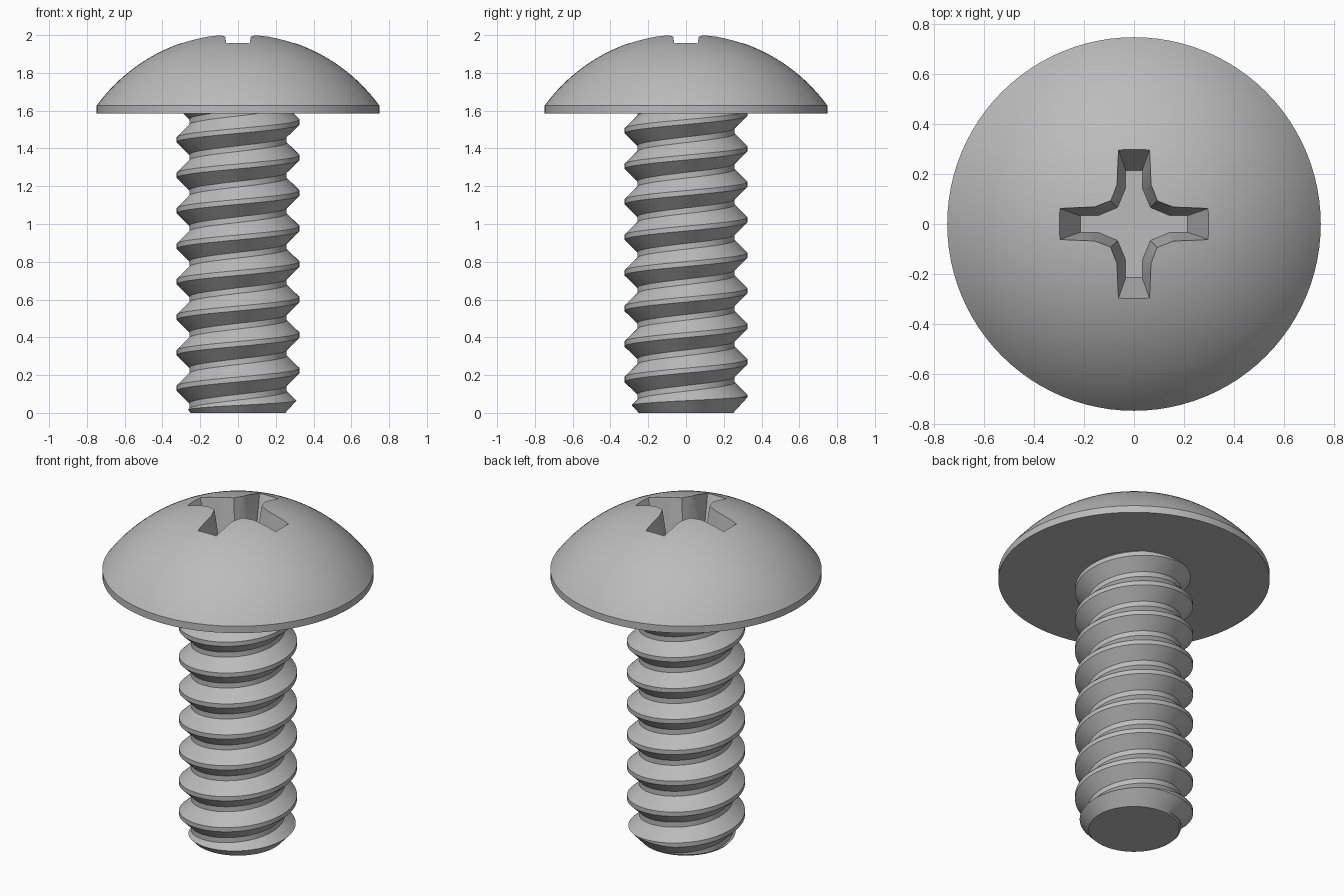
import bpy, bmesh, math

if "Cube" in bpy.data.objects:
    bpy.data.objects.remove(bpy.data.objects["Cube"], do_unlink=True)

SEG = 96
HEAD_BOTTOM, HEAD_RIM, HEAD_TOP, HEAD_R = 1.585, 1.627, 2.008, 0.748
PITCH, CREST_R, ROOT_R = 0.188, 0.325, 0.258

steel = bpy.data.materials.new("steel grey")
steel.use_nodes = True
grey = (0.5, 0.5, 0.5, 1)
steel.diffuse_color = grey
steel.node_tree.nodes["Principled BSDF"].inputs["Base Color"].default_value = grey


def make_object(name, bm):
    bmesh.ops.recalc_face_normals(bm, faces=bm.faces[:])
    mesh = bpy.data.meshes.new(name)
    bm.to_mesh(mesh)
    bm.free()
    mesh.materials.append(steel)
    obj = bpy.data.objects.new(name, mesh)
    bpy.context.collection.objects.link(obj)
    return obj


def lathe(name, profile):
    """Revolve a profile of (radius, z) that starts and ends on the axis."""
    bm = bmesh.new()
    verts = [bm.verts.new((r, 0, z)) for r, z in profile]
    edges = [bm.edges.new(pair) for pair in zip(verts, verts[1:])]
    bmesh.ops.spin(bm, geom=verts + edges, cent=(0, 0, 0), axis=(0, 0, 1),
                   angle=2 * math.pi, steps=SEG)
    bmesh.ops.remove_doubles(bm, verts=bm.verts[:], dist=1e-5)
    return make_object(name, bm)


def apply_boolean(obj, cutter, operation):
    mod = obj.modifiers.new("cut", 'BOOLEAN')
    mod.operation, mod.object, mod.solver = operation, cutter, 'EXACT'
    bpy.context.view_layer.objects.active = obj
    bpy.ops.object.modifier_apply(modifier=mod.name)
    bpy.data.objects.remove(cutter, do_unlink=True)


def shade(obj):
    bpy.ops.object.select_all(action='DESELECT')
    obj.select_set(True)
    bpy.context.view_layer.objects.active = obj
    bpy.ops.object.shade_smooth_by_angle(angle=math.radians(25))


# Domed head: a spherical cap over a thin straight rim
cap = HEAD_TOP - HEAD_RIM
sphere_r = (HEAD_R ** 2 + cap ** 2) / (2 * cap)
half = math.asin(HEAD_R / sphere_r)
dome = [(sphere_r * math.sin(half * i / 24),
         HEAD_TOP - sphere_r * (1 - math.cos(half * i / 24))) for i in range(25)]
head = lathe("screw_head", dome + [(HEAD_R, HEAD_BOTTOM), (0, HEAD_BOTTOM)])

# Tapered cross recess: one arm repeated four times, lofted from floor to rim
FLOOR_Z, RIM_Z, CUT_TOP = 1.72, 1.965, 2.1
floor_arm = [(0.215, -0.033), (0.215, 0.033), (0.14, 0.035), (0.066, 0.066)]
rim_arm = [(0.30, -0.063), (0.30, 0.063), (0.155, 0.065), (0.09, 0.09)]
grow = (CUT_TOP - FLOOR_Z) / (RIM_Z - FLOOR_Z)
top_arm = [(a + (c - a) * grow, b + (d - b) * grow)
           for (a, b), (c, d) in zip(floor_arm, rim_arm)]
# the inner start of each arm mirrors its inner end
floor_arm.insert(0, (0.14, -0.035))
top_arm.insert(0, (top_arm[2][0], -top_arm[2][1]))


def cross(bm, arm, z):
    ring = []
    for q in range(4):
        c, s = round(math.cos(q * math.pi / 2)), round(math.sin(q * math.pi / 2))
        ring += [bm.verts.new((c * x - s * y, s * x + c * y, z)) for x, y in arm]
    return ring


bm = bmesh.new()
low, high = cross(bm, floor_arm, FLOOR_Z), cross(bm, top_arm, CUT_TOP)
bm.faces.new(low)
bm.faces.new(high)
for i in range(len(low)):
    bm.faces.new((low[i - 1], low[i], high[i], high[i - 1]))
apply_boolean(head, make_object("recess_cutter", bm), 'DIFFERENCE')
shade(head)

# Threaded shank: a right-handed helix of trapezoid ridges
ridge = [(-0.079, ROOT_R), (-0.013, CREST_R), (0.013, CREST_R), (0.079, ROOT_R)]
STEPS = len(ridge)
bm = bmesh.new()
rows = []
for turn in range(-4, 11):
    for dz, r in ridge:
        row = []
        for j in range(SEG):
            t = j / SEG
            a = 2 * math.pi * t
            row.append(bm.verts.new((r * math.cos(a), r * math.sin(a),
                                     0.224 + dz + PITCH * (turn + t))))
        rows.append(row)


def helix_vert(i, j):
    return rows[i + STEPS][0] if j == SEG else rows[i][j]


for i in range(len(rows) - STEPS - 1):
    for j in range(SEG):
        bm.faces.new((helix_vert(i, j), helix_vert(i, j + 1),
                      helix_vert(i + 1, j + 1), helix_vert(i + 1, j)))
# flat ends
for z, up in ((-0.1, -1), (1.7, 1)):
    cut = bmesh.ops.bisect_plane(bm, geom=bm.verts[:] + bm.edges[:] + bm.faces[:],
                                 plane_co=(0, 0, z), plane_no=(0, 0, up), clear_outer=True)
    bmesh.ops.edgeloop_fill(bm, edges=[e for e in cut["geom_cut"]
                                       if isinstance(e, bmesh.types.BMEdge)])
shank = make_object("threaded_shank", bm)

# Trim the shank to length and chamfer its tip
envelope = lathe("shank_envelope", [(0, 0), (0.25, 0), (0.36, 0.12), (0.36, 1.6), (0, 1.6)])
apply_boolean(shank, envelope, 'INTERSECT')
shade(shank)
